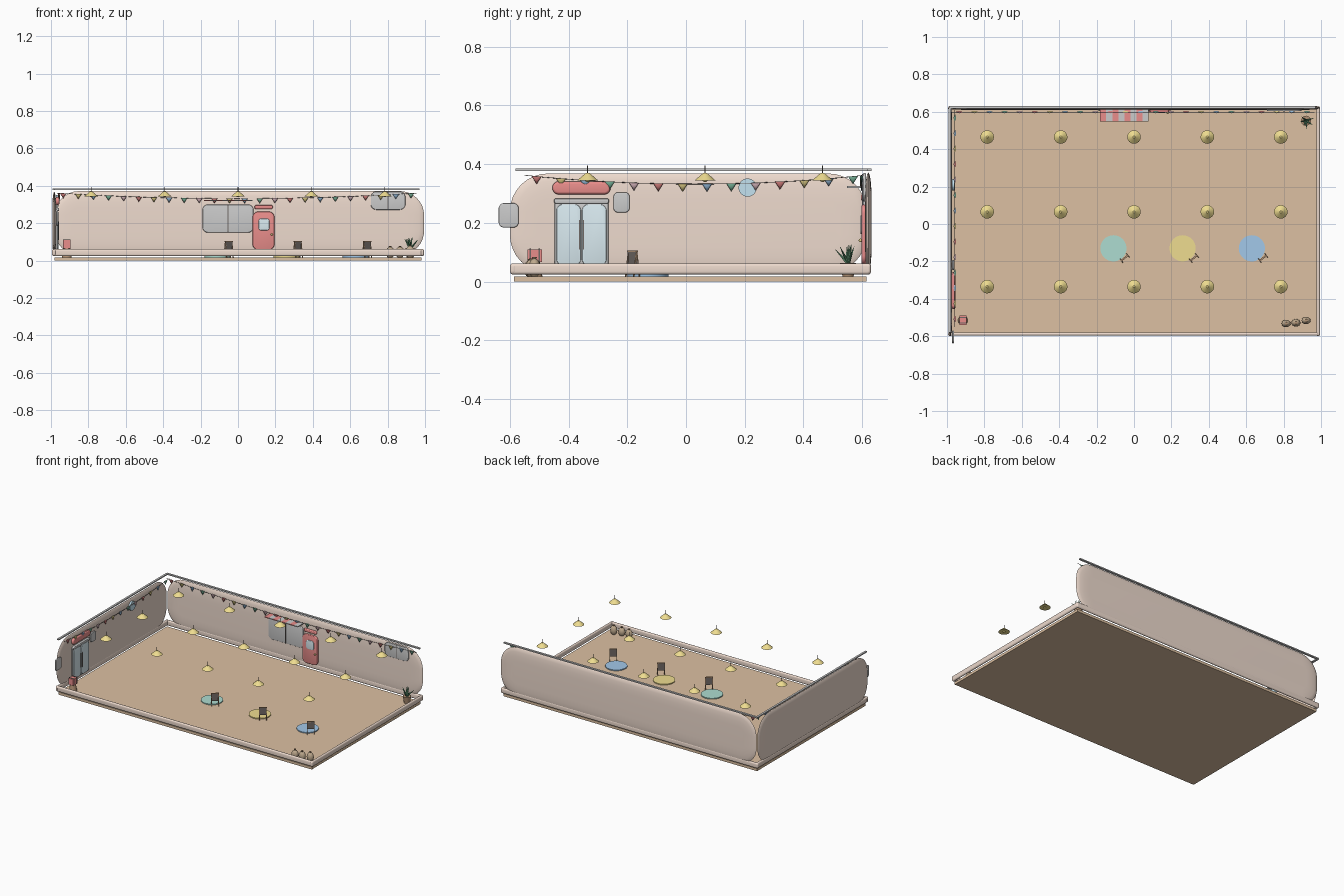
import bpy, bmesh, math
from math import sin, cos, pi, radians
from mathutils import Vector

if "Cube" in bpy.data.objects:
    bpy.data.objects.remove(bpy.data.objects["Cube"])

COL = dict(wall=(.86, .71, .62), floor=(.72, .53, .36), trim=(.82, .82, .80), red=(.82, .27, .26),
           white=(.92, .92, .90), yellow=(.86, .72, .28), blue=(.36, .58, .82), green=(.25, .6, .42),
           pink=(.88, .6, .65), teal=(.42, .72, .64), glass=(.70, .83, .88), grey=(.68, .69, .70),
           dark=(.16, .14, .13), wood=(.45, .29, .18), leaf=(.14, .36, .2), sack=(.52, .40, .27),
           sky=(.55, .76, .87), pale=(.80, .83, .80))
MATS = {}


def paint(ob, col):
    if col not in MATS:
        MATS[col] = bpy.data.materials.new(col)
        MATS[col].diffuse_color = (*COL[col], 1)
    ob.data.materials.clear()
    ob.data.materials.append(MATS[col])
    return ob


def make(name, bm, col, smooth=True, angle=40):
    me = bpy.data.meshes.new(name)
    bmesh.ops.recalc_face_normals(bm, faces=bm.faces)
    bm.to_mesh(me)
    bm.free()
    ob = bpy.data.objects.new(name, me)
    bpy.context.collection.objects.link(ob)
    if smooth:
        bpy.ops.object.select_all(action='DESELECT')
        bpy.context.view_layer.objects.active = ob
        ob.select_set(True)
        bpy.ops.object.shade_smooth_by_angle(angle=radians(angle))
    return paint(ob, col)


def box(name, loc, size, col, rot=(0, 0, 0)):
    bm = bmesh.new()
    bmesh.ops.create_cube(bm, size=1)
    bmesh.ops.scale(bm, vec=size, verts=bm.verts)
    ob = make(name, bm, col, False)
    ob.location, ob.rotation_euler = loc, rot
    return ob


def cone(name, loc, r1, r2, h, col, seg=24, rot=(0, 0, 0), scale=(1, 1, 1), caps=True):
    bm = bmesh.new()
    bmesh.ops.create_cone(bm, cap_ends=caps, segments=seg, radius1=r1, radius2=r2, depth=h)
    ob = make(name, bm, col, seg > 8)
    ob.location, ob.rotation_euler, ob.scale = loc, rot, scale
    return ob


def ball(name, loc, scale, col):
    bm = bmesh.new()
    bmesh.ops.create_uvsphere(bm, u_segments=16, v_segments=10, radius=1)
    ob = make(name, bm, col)
    ob.location, ob.scale = loc, scale
    return ob


def pillow(name, axis, u, v, n, r, edge, col, seg=8, steps=4):
    """Rounded-rectangle panel; u, v, n are (min, max) ranges, n along the axis, v along z."""
    bm = bmesh.new()
    uc, vc, nc = sum(u) / 2, sum(v) / 2, sum(n) / 2
    hu, hv, hn = (u[1] - u[0]) / 2, (v[1] - v[0]) / 2, (n[1] - n[0]) / 2
    rings = []
    for k in range(-steps, steps + 1):
        a = k / steps * pi / 2
        inset, d = edge * (1 - cos(a)), hn * sin(a)
        rr = max(r - inset, .0005)
        ring = []
        for q, (sx, sz) in enumerate(((1, 1), (-1, 1), (-1, -1), (1, -1))):
            for i in range(seg + 1):
                b = (q + i / seg) * pi / 2
                p = uc + sx * (hu - inset - rr) + rr * cos(b)
                z = vc + sz * (hv - inset - rr) + rr * sin(b)
                ring.append(bm.verts.new((p, nc + d, z) if axis == 'y' else (nc + d, p, z)))
        rings.append(ring)
    m = len(rings[0])
    for a, b in zip(rings, rings[1:]):
        for i in range(m):
            bm.faces.new((a[i], a[(i + 1) % m], b[(i + 1) % m], b[i]))
    bm.faces.new(rings[0])
    bm.faces.new(rings[-1])
    return make(name, bm, col)


def wire(name, pts, rad, col):
    cu = bpy.data.curves.new(name, 'CURVE')
    cu.dimensions, cu.bevel_depth, cu.bevel_resolution = '3D', rad, 1
    sp = cu.splines.new('POLY')
    sp.points.add(len(pts) - 1)
    for p, c in zip(sp.points, pts):
        p.co = (*c, 1)
    ob = bpy.data.objects.new(name, cu)
    bpy.context.collection.objects.link(ob)
    return paint(ob, col)


# floor and the two tall padded walls
box('floor', (0, .015, .009), (1.96, 1.2, .018), 'floor')
pillow('back_wall', 'y', (-.98, .995), (.03, .372), (.61, .632), .13, .09, 'wall')
pillow('left_wall', 'x', (-.6, .615), (.03, .368), (-.993, -.972), .13, .09, 'wall')

# low padded kerbs on all four sides
for name, y in (('front_kerb', -.588), ('back_kerb', .621)):
    pillow(name, 'y', (-.995, .995), (.024, .062), (y - .009, y + .009), .012, .01, 'wall')
for name, x in (('left_kerb', -.983), ('right_kerb', .985)):
    pillow(name, 'x', (-.6, .63), (.024, .062), (x - .009, x + .009), .012, .01, 'wall')

# thin top rails
box('back_top_rail', (-.01, .624, .381), (1.96, .014, .008), 'trim')
box('left_top_rail', (-.985, .02, .381), (.014, 1.2, .008), 'trim')

# paired windows on the back wall
for tag, x0, x1, z0, z1 in (('main', -.19, .083, .15, .30), ('corner', .71, .895, .272, .37)):
    mid = (x0 + x1) / 2
    pillow(tag + '_window', 'y', (x0, x1), (z0, z1), (.603, .613), .03, .004, 'grey')
    box(tag + '_window_divider', (mid, .602, (z0 + z1) / 2), (.004, .004, z1 - z0 - .006), 'dark')

# striped awning over the main window
for i in range(8):
    box('awning_stripe', (-.165 + i * .0325, .582, .322), (.0325, .066, .006), 'white' if i % 2 else 'red')

# red back door
pillow('red_door', 'y', (.078, .195), (.058, .262), (.598, .613), .03, .004, 'red')
pillow('red_door_window', 'y', (.11, .168), (.162, .225), (.594, .6), .014, .003, 'glass')
ball('red_door_knob', (.18, .594, .14), (.006, .006, .006), 'yellow')
pillow('red_door_canopy', 'y', (.088, .186), (.275, .298), (.596, .613), .01, .005, 'red')

# glass double door on the left wall
pillow('glass_door_frame', 'x', (-.448, -.264), (.05, .283), (-.975, -.966), .015, .003, 'trim')
for y0, y1, hy in ((-.441, -.358, -.363), (-.354, -.271, -.349)):
    pillow('glass_door_leaf', 'x', (y0, y1), (.055, .263), (-.968, -.961), .022, .002, 'glass')
    box('glass_door_handle', (-.959, hy, .16), (.004, .004, .1), 'dark')
pillow('glass_door_lintel', 'x', (-.45, -.262), (.265, .283), (-.97, -.957), .008, .003, 'grey')
pillow('glass_door_canopy', 'x', (-.455, -.257), (.297, .341), (-.975, -.955), .021, .009, 'red')

# small windows and a round clock on the left wall
pillow('end_window', 'x', (-.638, -.57), (.184, .267), (-.972, -.962), .018, .004, 'pale')
pillow('side_window', 'x', (-.247, -.192), (.235, .304), (-.972, -.962), .016, .004, 'pale')
cone('clock', (-.966, .21, .32), .031, .031, .012, 'sky', 32, (0, pi / 2, 0))

# bunting strings and flags
flagcols = ('red', 'yellow', 'blue', 'green', 'pink')
runs = (('back', Vector((-.975, .598, 0)), Vector((.965, .598, 0)), 24, (1, .35, 1)),
        ('left', Vector((-.958, -.55, 0)), Vector((-.958, .61, 0)), 14, (.35, 1, 1)))
for tag, a, b, count, sc in runs:
    def sag(t):
        p = a.lerp(b, t)
        p.z = .332 + .03 * (2 * t - 1) ** 2
        return p
    wire(tag + '_bunting_string', [sag(i / 24) for i in range(25)], .0012, 'dark')
    for i in range(count):
        p = sag((i + .5) / count)
        p.z -= .013
        cone(tag + '_bunting_flag', p, 0, .017, .027, flagcols[i % 5], 16, scale=sc)

# grid of hanging lamps
for x in (-.785, -.392, 0, .392, .785):
    for y in (.465, .065, -.335):
        cone('lamp_shade', (x, y, .357), .036, .006, .026, 'yellow')
        cone('lamp_rod', (x, y, .382), .0015, .0015, .026, 'dark', 8)
        ball('lamp_bulb', (x, y, .346), (.009, .009, .007), 'yellow')

# round rugs, each with a small standing board
for x, col in ((-.11, 'teal'), (.26, 'yellow'), (.63, 'blue')):
    cone('rug', (x, -.13, .021), .07, .07, .007, col, 40)
    bx, by, ang = x + .06, -.182, radians(38)
    ux, uy = cos(ang), sin(ang)
    box('board_panel', (bx, by, .077), (.046, .006, .05), 'dark', (0, 0, ang))
    box('board_rail', (bx, by, .103), (.05, .009, .004), 'wood', (0, 0, ang))
    for s in (-1, 1):
        for tilt in (-1, 1):
            p = (bx + s * .022 * ux - tilt * .006 * uy, by + s * .022 * uy + tilt * .006 * ux, .06)
            box('board_leg', p, (.004, .004, .085), 'wood', (radians(8) * tilt, 0, ang))

# potted plant in the back right corner
px, py = .92, .552
cone('plant_pot', (px, py, .041), .019, .027, .046, 'wood', 20)
for i in range(10):
    a, t = i * 2.4, (.2, .5, .75)[i % 3]
    h = .065
    d = Vector((sin(t) * cos(a), sin(t) * sin(a), cos(t)))
    cone('plant_leaf', Vector((px, py, .062)) + d * h / 2, .007, .0005, h, 'leaf', 6, (0, t, a))

# red chest on a wooden stand in the front left corner
cone('stand_base', (-.915, -.515, .042), .026, .018, .048, 'wood', 16)
box('stand_chest', (-.915, -.515, .088), (.038, .05, .044), 'red')
for y in (-.53, -.5):
    box('stand_chest_strap', (-.915, y, .089), (.041, .005, .046), 'dark')

# row of sacks in the front right corner
for x, y, h in ((.813, -.532, .03), (.866, -.528, .031), (.92, -.516, .033)):
    ball('sack', (x, y, .018 + h * .85), (.024, .02, h), 'sack')
    cone('sack_tie', (x, y, .018 + h * 1.85), .005, .008, .008, 'wood', 12)

for m in bpy.data.materials:
    if m.users and not m.is_grease_pencil:
        m.use_nodes = True
        m.node_tree.nodes["Principled BSDF"].inputs["Base Color"].default_value = m.diffuse_color
